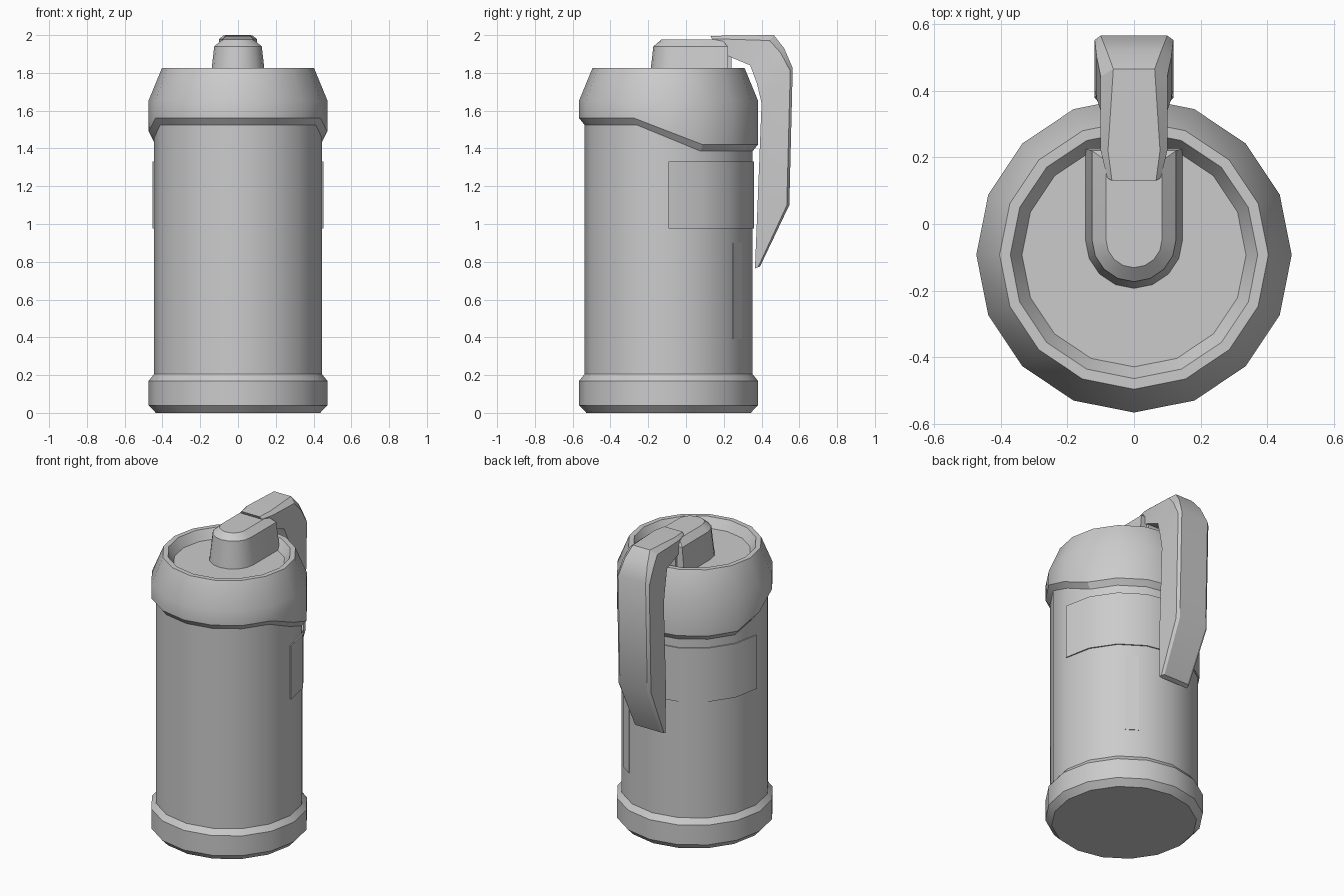
import bpy, bmesh, math

if "Cube" in bpy.data.objects:
    bpy.data.objects.remove(bpy.data.objects["Cube"])

CY = -0.0925      # canister axis
SIDES = 16


def skin(name, loops, cap_ends=True):
    """Bridge equal-length closed loops into a solid."""
    bm = bmesh.new()
    rows = [[bm.verts.new(p) for p in loop] for loop in loops]
    n = len(rows[0])
    for a, b in zip(rows, rows[1:]):
        for i in range(n):
            j = (i + 1) % n
            bm.faces.new((a[i], a[j], b[j], b[i]))
    if cap_ends:
        bm.faces.new(rows[0])
        bm.faces.new(rows[-1])
    bmesh.ops.recalc_face_normals(bm, faces=bm.faces)
    me = bpy.data.meshes.new(name)
    bm.to_mesh(me)
    bm.free()
    me.shade_smooth()
    me.set_sharp_from_angle(angle=math.radians(28))
    ob = bpy.data.objects.new(name, me)
    bpy.context.collection.objects.link(ob)
    return ob


def polar(r, z, step):
    a = step * math.tau / SIDES
    return (r * math.cos(a), CY + r * math.sin(a), z)


def ring(r, z):
    return [polar(r, z, i) for i in range(SIDES)]


# Canister body with flared foot
skin("canister_body", [ring(r, z) for r, z in (
    (0.435, 0), (0.473, 0.04), (0.473, 0.17), (0.445, 0.205), (0.445, 1.6))])


# Cap: lower lip dips towards the back, top is recessed
def lip_ring(r, z):
    pts = []
    for x, y, _ in ring(r, 0):
        s = (y - CY) / r
        t = min(max((s + 0.383) / 0.766, 0), 1)
        pts.append((x, y, z - 0.14 * t))
    return pts


skin("cap", [lip_ring(0.444, 1.524), lip_ring(0.473, 1.56)] + [
    ring(r, z) for r, z in (
        (0.473, 1.655), (0.403, 1.825), (0.371, 1.825), (0.336, 1.765))])


# Thin panels wrapped on the body
def panel(name, steps, z0, z1, r_in, r_out):
    loops = []
    for s in steps:
        loops.append([polar(r_in, z0, s), polar(r_out, z0, s),
                      polar(r_out, z1, s), polar(r_in, z1, s)])
    skin(name, loops)


panel("wrap_label", range(9), 0.975, 1.33, 0.44, 0.453)

# Flat strip on one facet of the right side
a = 2.5 * math.tau / SIDES
apothem = 0.445 * math.cos(math.pi / SIDES)
strip = []
for w in (-0.043, 0.043):
    strip.append([(d * math.cos(a) - w * math.sin(a),
                   CY + d * math.sin(a) + w * math.cos(a), z)
                  for d, z in ((apothem - 0.01, 0.39), (apothem + 0.004, 0.39),
                               (apothem + 0.004, 0.90), (apothem - 0.01, 0.90))])
skin("side_strip", strip)


# Fuse housing: rounded front, square back, chamfered top
def u_loop(r, back, z):
    arc = [(r * math.cos(t), -0.047 + r * math.sin(t), z)
           for t in (math.pi + i * math.pi / 8 for i in range(9))]
    return [(-r, back, z)] + arc + [(r, back, z)]


skin("fuse_housing", [u_loop(0.147, 0.226, 1.755), u_loop(0.126, 0.22, 1.94),
                      u_loop(0.084, 0.19, 1.976)])

# Lever hinge block
skin("lever_hinge", [[(-0.09, 0.18, z), (0.09, 0.18, z),
                      (0.09, 0.24, z), (-0.09, 0.24, z)] for z in (1.755, 1.92)])

# Safety lever: outer point, inner point, flat half-width, full half-width, chamfer share
stations = [
    ((0.13, 1.994), (0.15, 1.955), 0.066, 0.080, 0.40),
    ((0.22, 1.998), (0.22, 1.890), 0.078, 0.100, 0.18),
    ((0.465, 2.000), (0.34, 1.840), 0.062, 0.100, 0.18),
    ((0.52, 1.930), (0.375, 1.745), 0.082, 0.112, 0.13),
    ((0.565, 1.825), (0.40, 1.640), 0.100, 0.118, 0.08),
    ((0.547, 1.100), (0.378, 1.080), 0.100, 0.118, 0.08),
    ((0.392, 0.775), (0.365, 0.765), 0.090, 0.106, 0.40),
]
loops = []
for (oy, oz), (iy, iz), flat, wide, c in stations:
    my, mz = oy + (iy - oy) * c, oz + (iz - oz) * c
    loops.append([(-flat, oy, oz), (flat, oy, oz), (wide, my, mz),
                  (wide, iy, iz), (-wide, iy, iz), (-wide, my, mz)])
skin("safety_lever", loops)
